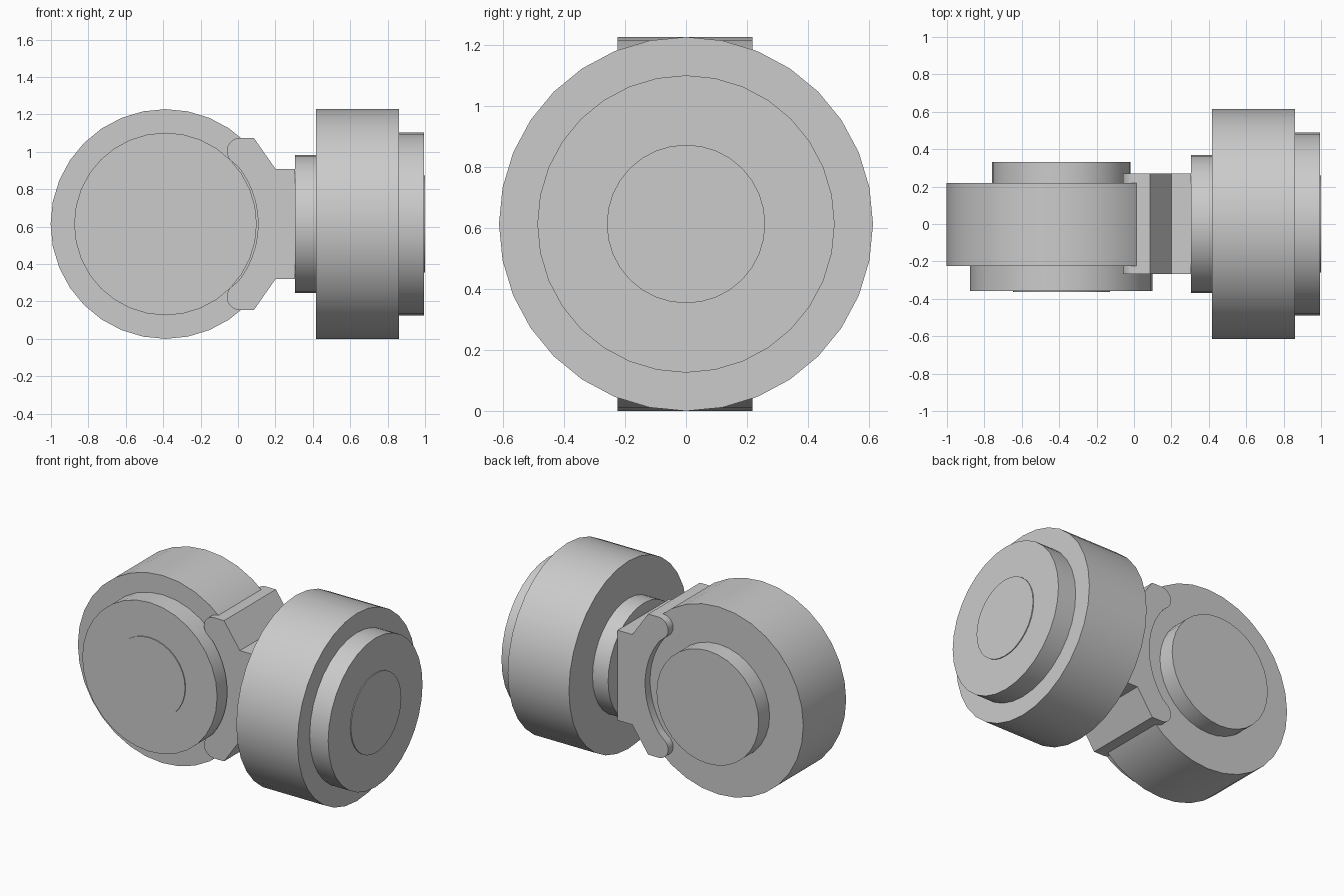
import bpy
import bmesh
import math
from mathutils import Vector

default = bpy.data.objects.get("Cube")
if default:
    bpy.data.objects.remove(default, do_unlink=True)

SIDES = 32
AXIS_Z = 0.614
BORE_X = -0.388

grey = bpy.data.materials.new("plain grey")
grey.use_nodes = True
grey.diffuse_color = (0.6, 0.6, 0.6, 1)
grey.node_tree.nodes["Principled BSDF"].inputs["Base Color"].default_value = (0.6, 0.6, 0.6, 1)


def finish(obj):
    obj.data.materials.append(grey)
    bpy.ops.object.select_all(action="DESELECT")
    obj.select_set(True)
    bpy.context.view_layer.objects.active = obj
    bpy.ops.object.shade_smooth_by_angle(angle=math.radians(30))


def disc(name, centre, direction, radius, start, end):
    """Cylinder between two offsets along a motor's axis."""
    direction = Vector(direction)
    bpy.ops.mesh.primitive_cylinder_add(
        vertices=SIDES, radius=radius, depth=end - start,
        location=Vector(centre) + direction * (start + end) / 2,
        rotation=direction.to_track_quat("Z", "Y").to_euler())
    obj = bpy.context.object
    obj.name = name
    finish(obj)


def motor(prefix, centre, direction):
    # stepped drum: rear hub, wide body, output flange, thin cap
    for part, radius, start, end in (
            ("rear_hub", 0.37, -0.334, -0.2),
            ("body", 0.614, -0.2215, 0.2215),
            ("output_flange", 0.488, 0.2, 0.355),
            ("cap", 0.26, 0.34, 0.361)):
        disc(f"{prefix}_{part}", centre, direction, radius, start, end)


motor("right_motor", (BORE_X, -0.0035, AXIS_Z), (0, -1, 0))
motor("left_motor", (0.639, 0, AXIS_Z), (1, 0, 0))

# Bracket: upper half of the outline, from the mounting face to the rounded tip
half = [(0.306, 0.295), (0.2, 0.295), (0.085, 0.46), (0.01, 0.46)]
tip = Vector((0.01, 0.39))
for i in range(1, 9):
    a = math.radians(90 + i * 17)
    half.append((tip.x + 0.07 * math.cos(a), tip.y + 0.07 * math.sin(a)))
# concave arc that clears the hub
for i in range(13):
    a = math.radians(38 - i * 38 / 12)
    half.append((BORE_X + 0.495 * math.cos(a), 0.495 * math.sin(a)))
outline = half + [(x, -z) for x, z in reversed(half[:-1])]

bm = bmesh.new()
face = bm.faces.new([bm.verts.new((x, -0.266, AXIS_Z + z)) for x, z in outline])
extruded = bmesh.ops.extrude_face_region(bm, geom=[face])
bmesh.ops.translate(bm, vec=(0, 0.536, 0),
                    verts=[v for v in extruded["geom"] if isinstance(v, bmesh.types.BMVert)])
bmesh.ops.recalc_face_normals(bm, faces=bm.faces)
mesh = bpy.data.meshes.new("bracket")
bm.to_mesh(mesh)
bm.free()
bracket = bpy.data.objects.new("bracket", mesh)
bpy.context.collection.objects.link(bracket)
finish(bracket)
